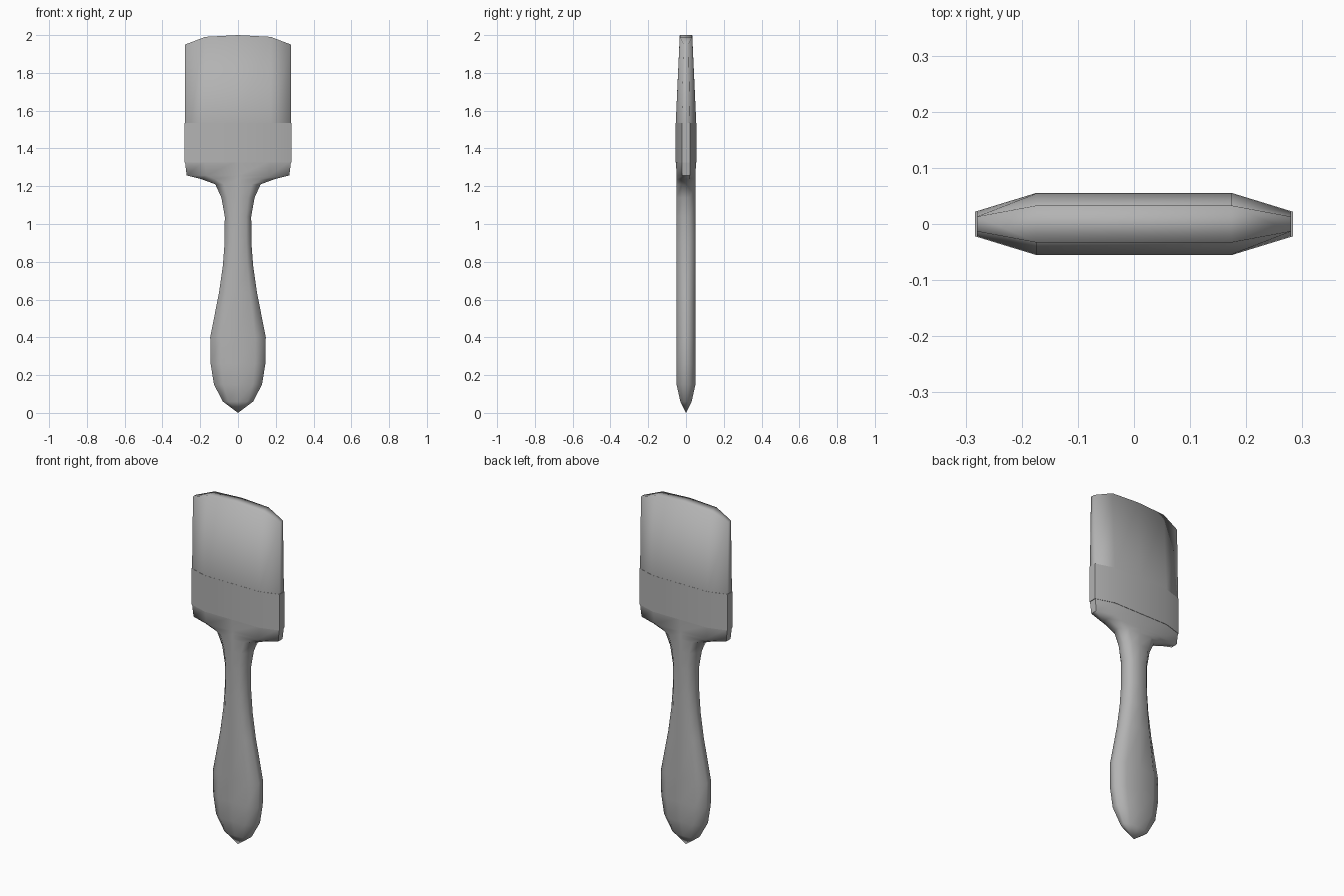
import bpy, bmesh, math

if "Cube" in bpy.data.objects:
    bpy.data.objects.remove(bpy.data.objects["Cube"])

# Ten-sided flattened section, as fractions of half width and half depth
SECTION = [(1, -.4), (1, .4), (.62, 1), (0, 1), (-.62, 1),
           (-1, .4), (-1, -.4), (-.62, -1), (0, -1), (.62, -1)]

# Dark grey shared by all parts
grey = bpy.data.materials.new("dark_grey")
grey.diffuse_color = (.45, .45, .45, 1)
grey.use_nodes = True
grey.node_tree.nodes["Principled BSDF"].inputs["Base Color"].default_value = grey.diffuse_color


def loft(name, rings, crown=0.0, angle=40):
    """Skin (z, half width, half depth) rings; crown lowers the top ring's sides."""
    bm = bmesh.new()
    loops = []
    for i, (z, w, d) in enumerate(rings):
        drop = crown if i == len(rings) - 1 else 0
        if w == 0:
            loops.append([bm.verts.new((0, 0, z))])
        else:
            loops.append([bm.verts.new((w * x, d * y, z - drop * abs(x) ** 3.5))
                          for x, y in SECTION])
    n = len(SECTION)
    for a, b in zip(loops, loops[1:]):
        for i in range(n):
            j = (i + 1) % n
            if len(a) == 1:
                bm.faces.new((a[0], b[j], b[i]))
            else:
                bm.faces.new((a[i], a[j], b[j], b[i]))
    # End caps, split into strips so a crowned end stays clean
    for ring in (loops[0], loops[-1]):
        if len(ring) == n:
            for i, j, k, m in ((0, 1, 2, 9), (9, 2, 3, 8), (8, 3, 4, 7), (7, 4, 5, 6)):
                bm.faces.new((ring[i], ring[j], ring[k], ring[m]))
    bmesh.ops.recalc_face_normals(bm, faces=bm.faces)
    mesh = bpy.data.meshes.new(name)
    bm.to_mesh(mesh)
    bm.free()
    mesh.materials.append(grey)
    obj = bpy.data.objects.new(name, mesh)
    bpy.context.collection.objects.link(obj)
    bpy.ops.object.select_all(action='DESELECT')
    obj.select_set(True)
    bpy.context.view_layer.objects.active = obj
    bpy.ops.object.shade_smooth_by_angle(angle=math.radians(angle))
    return obj


# Handle: pointed bulb, narrow neck, flared shoulder
loft("handle", [
    (0.0, 0, 0), (.06, .08, .03), (.15, .127, .05), (.26, .145, .05),
    (.40, .147, .05), (.64, .1, .05), (.78, .08, .05), (.90, .071, .05),
    (1.04, .07, .05), (1.14, .088, .05), (1.21, .12, .05),
    (1.238, .195, .05), (1.257, .272, .05), (1.335, .281, .0535)], angle=60)

# Metal band around the shoulder
loft("ferrule", [(1.325, .283, .055), (1.535, .283, .055)])

# Bristles: fully smooth, tapering in depth, with a gently crowned tip
loft("bristles", [(1.36, .278, .05), (1.53, .28, .0545), (2.0, .28, .033)],
     crown=.05, angle=180)
